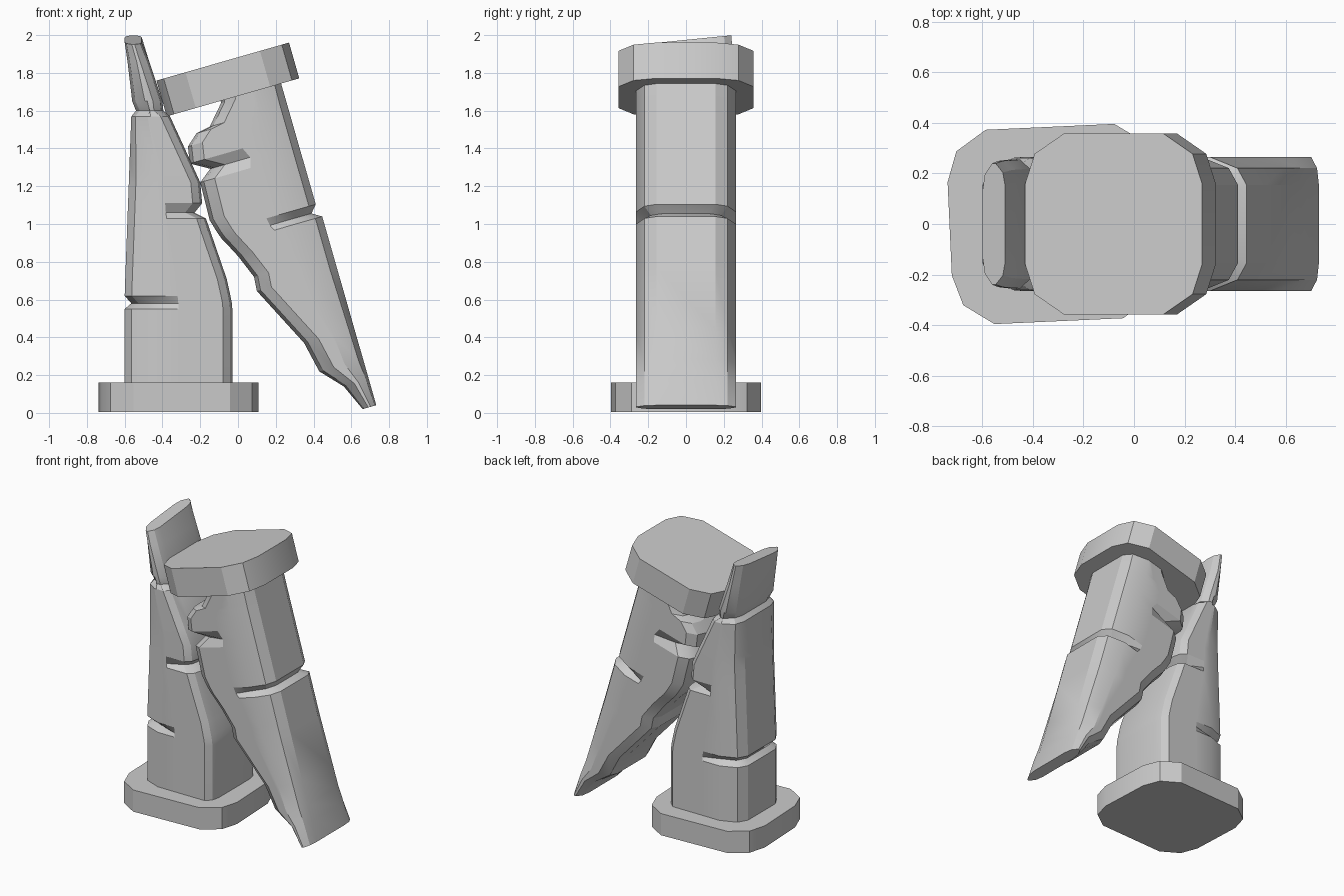
import bpy, bmesh, math

if "Cube" in bpy.data.objects:
    bpy.data.objects.remove(bpy.data.objects["Cube"])

TILT = math.radians(16)


def section(x0, x1, h, cl, cr, dl=0.0, dr=0.0):
    """Rounded rectangle: two-facet corners, mid points, optional crack inset per end."""
    w = x1 - x0
    mid = (x0 + x1) / 2

    def corner(end):
        edge, sgn, (cx, cy), d = (x0, 1, cl, dl) if end == 0 else (x1, -1, cr, dr)
        cx = min(cx, 0.42 * w)
        edge += sgn * min(d, 0.3 * w)
        hh = h - d
        return [(edge, hh - cy), (edge + sgn * cx * 0.25, hh - cy * 0.4), (edge + sgn * cx, hh)]

    half = corner(0) + [(mid, h - 0.6 * min(dl, dr))] + corner(1)[::-1]
    return half + [(x, -y) for x, y in reversed(half)]


def loft(name, rings, loc=(0, 0, 0), rot=(0, 0, 0), top_slope=0.0):
    """Skin a list of (z, section) rings and close both ends."""
    bm = bmesh.new()
    loops = [[bm.verts.new((x, y, z)) for x, y in pts] for z, pts in rings]
    for v in loops[-1]:
        v.co.z += top_slope * v.co.y
    for a, b in zip(loops, loops[1:]):
        n = len(a)
        for i in range(n):
            j = (i + 1) % n
            bm.faces.new((a[i], a[j], b[j], b[i]))
    bm.faces.new(loops[0])
    bm.faces.new(loops[-1])
    bmesh.ops.recalc_face_normals(bm, faces=bm.faces)
    me = bpy.data.meshes.new(name)
    bm.to_mesh(me)
    bm.free()
    ob = bpy.data.objects.new(name, me)
    bpy.context.collection.objects.link(ob)
    ob.location, ob.rotation_euler = loc, rot
    bpy.ops.object.select_all(action='DESELECT')
    ob.select_set(True)
    bpy.context.view_layer.objects.active = ob
    bpy.ops.object.shade_smooth_by_angle(angle=math.radians(25))
    return ob


SHAFT = (0.15, 0.11)    # finished corner
BROKEN = (0.05, 0.09)   # corner on the fractured side
SLAB = (0.16, 0.20)

# base slab, slightly turned
plan = section(-0.415, 0.415, 0.385, SLAB, SLAB)
loft("base_slab", [(0.005, plan), (0.16, plan)], (-0.315, 0, 0), (0, 0, math.radians(2.6)))

# standing half: z, left x, right x, half depth, left crack, right crack
standing = [
    (0.15, -0.60, -0.03, 0.265, 0, 0),
    (0.55, -0.60, -0.03, 0.265, 0, 0),
    (0.58, -0.60, -0.032, 0.265, 0.035, 0),
    (0.62, -0.60, -0.04, 0.265, 0, 0),
    (0.71, -0.597, -0.06, 0.265, 0, 0),
    (1.03, -0.585, -0.17, 0.265, 0, 0),
    (1.06, -0.584, -0.18, 0.265, 0, 0.05),
    (1.11, -0.582, -0.19, 0.265, 0, 0),
    (1.22, -0.578, -0.20, 0.265, 0, 0),
    (1.33, -0.574, -0.25, 0.265, 0, 0),
    (1.57, -0.565, -0.36, 0.262, 0, 0),
    (1.60, -0.56, -0.375, 0.262, 0.02, 0.02),
    (1.65, -0.56, -0.40, 0.255, 0, 0),
    (1.86, -0.585, -0.47, 0.25, 0, 0),
    (1.975, -0.60, -0.51, 0.24, 0, 0),
]
loft("standing_shaft",
     [(z, section(l, r, h, SHAFT, BROKEN, dl, dr)) for z, l, r, h, dl, dr in standing],
     top_slope=0.1)

# fallen half: fracture outline (world x, z), then left crack and right crack depth
fracture = [
    (0.66, 0.02, 0, 0), (0.56, 0.14, 0, 0), (0.43, 0.22, 0, 0), (0.35, 0.37, 0, 0),
    (0.10, 0.645, 0, 0), (0.085, 0.72, 0, 0), (0.00, 0.83, 0, 0),
    (-0.06, 0.895, 0, 0.0), (-0.085, 0.92, 0, 0.035), (-0.11, 0.955, 0, 0),
    (-0.15, 1.02, 0, 0), (-0.20, 1.22, 0, 0), (-0.19, 1.28, 0.045, 0),
    (-0.255, 1.32, 0, 0), (-0.265, 1.41, 0, 0), (-0.22, 1.48, 0, 0),
    (-0.15, 1.515, 0, 0), (-0.09, 1.64, 0, 0), (-0.10, 1.70, 0, 0),
]
c, s = math.cos(TILT), math.sin(TILT)
rings = []
for x, z, dl, dr in fracture:
    a, b = x * c + z * s, z * c - x * s
    right = 0.715 if b < 0.9 else 0.70
    rings.append((b, section(a, right, 0.265, (0.08, 0.11), SHAFT, dl, dr)))
loft("leaning_shaft", rings, rot=(0, -TILT, 0))

# cap slab on the leaning half
plan = section(0.07, 0.80, 0.358, SLAB, SLAB)
loft("cap_slab", [(1.613, plan), (1.81, plan)], rot=(0, -TILT, 0))
